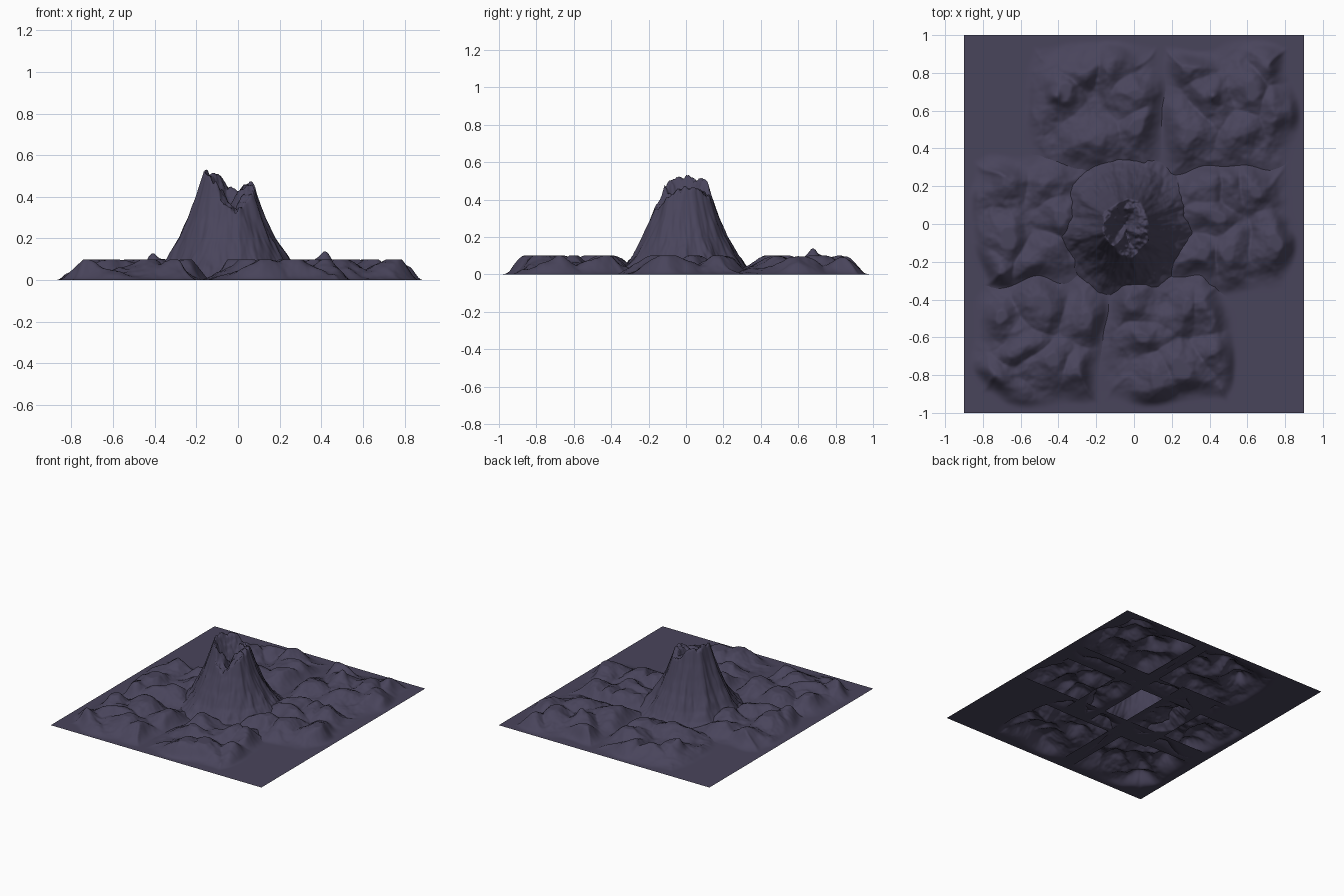
import bpy, bmesh, math
from mathutils import Vector, noise

if "Cube" in bpy.data.objects:
    bpy.data.objects.remove(bpy.data.objects["Cube"])

rock = bpy.data.materials.new("dark_rock")
rock.diffuse_color = (0.066, 0.058, 0.105, 1)
rock.use_nodes = True
rock.node_tree.nodes["Principled BSDF"].inputs["Base Color"].default_value = rock.diffuse_color


def smoothstep(t):
    t = max(0.0, min(1.0, t))
    return t * t * (3 - 2 * t)


def lerp_table(table, x):
    for (x0, y0), (x1, y1) in zip(table, table[1:]):
        if x <= x1:
            return y0 + (y1 - y0) * (x - x0) / (x1 - x0)
    return table[-1][1]


# Flat grid whose vertices are lifted by a height function
def height_tile(name, cx, cy, sx, sy, n, height):
    bm = bmesh.new()
    bmesh.ops.create_grid(bm, x_segments=n, y_segments=n, size=0.5)
    for v in bm.verts:
        x, y = cx + v.co.x * sx, cy + v.co.y * sy
        v.co = (x, y, height(x, y))
    for f in bm.faces:
        f.smooth = True
    me = bpy.data.meshes.new(name)
    bm.to_mesh(me)
    bm.free()
    me.materials.append(rock)
    ob = bpy.data.objects.new(name, me)
    bpy.context.collection.objects.link(ob)
    return ob


# Rugged low hills: mounds plus fractal noise, levelled off at 0.1, fading to a flat rim
def hills(cx, cy, mounds, peak):
    def height(x, y):
        p = Vector((x, y, 0.3))
        wx = x + 0.07 * noise.noise(p * 5)
        wy = y + 0.07 * noise.noise(p * 5 + Vector((9.3, 4.7, 2.1)))
        m = 0.0
        for mx, my in mounds:
            d2 = (wx - mx) ** 2 + (wy - my) ** 2
            m = max(m, math.exp(-d2 / 0.013))
        rough = noise.fractal(p * 7, 1.0, 2.1, 5)
        ridge = 0.3 - abs(noise.noise(p * 8 + Vector((3.1, 7.7, 1.4))))
        edge = max(abs(wx - cx), abs(wy - cy))
        edge = 0.5 * edge + 0.5 * min(edge * 1.3, math.hypot(wx - cx, wy - cy) * 0.97)
        fade = smoothstep((0.375 - edge) / 0.14)
        true_edge = max(abs(x - cx), abs(y - cy))
        fade *= smoothstep((0.395 - true_edge) / 0.07)
        h = fade * (0.022 + 0.08 * m + 0.02 * rough + 0.02 * ridge)
        h = max(0.0, min(h, 0.1))
        if peak:
            d = math.hypot(x - peak[0], y - peak[1])
            h += 0.042 * math.exp(-(d / 0.03) ** 2)
        return h
    return height


tiles = {
    "hills_back_left": (-0.2, 0.6, (-0.42, 0.68), [
        (-0.42, 0.68), (-0.28, 0.82), (-0.11, 0.82), (0.02, 0.5), (-0.2, 0.45), (0.0, 0.65)]),
    "hills_back_right": (0.5, 0.6, (0.42, 0.68), [
        (0.3, 0.83), (0.73, 0.83), (0.41, 0.66), (0.78, 0.6), (0.55, 0.48), (0.26, 0.5), (0.6, 0.7)]),
    "hills_right": (0.5, 0.0, None, [
        (0.36, 0.2), (0.5, 0.2), (0.66, 0.21), (0.75, -0.1), (0.52, -0.14), (0.35, -0.2), (0.4, 0.05)]),
    "hills_left": (-0.5, 0.02, None, [
        (-0.72, 0.23), (-0.45, 0.22), (-0.7, -0.08), (-0.5, -0.18), (-0.4, 0.02), (-0.73, -0.2)]),
    "hills_front_left": (-0.5, -0.6, None, [
        (-0.7, -0.82), (-0.75, -0.5), (-0.5, -0.43), (-0.46, -0.74), (-0.3, -0.82), (-0.28, -0.5), (-0.6, -0.63)]),
    "hills_front_right": (0.18, -0.6, None, [
        (0.0, -0.45), (0.08, -0.6), (0.27, -0.42), (0.25, -0.75), (0.45, -0.67), (0.12, -0.82), (0.4, -0.43)]),
}
for name, (cx, cy, peak, mounds) in tiles.items():
    height_tile(name, cx, cy, 0.8, 0.8, 96, hills(cx, cy, mounds, peak))

# Volcano: steep gullied cone with a broken crater rim, lowest at the front
SLOPE = [(0, 0.76), (0.105, 0.55), (0.145, 0.41), (0.185, 0.3), (0.23, 0.2),
         (0.285, 0.1), (0.33, 0.04), (0.38, 0.0), (1, 0.0)]
RIM = [(-180, 0.56), (-160, 0.51), (-135, 0.49), (-110, 0.43), (-88, 0.36), (-75, 0.32),
       (-60, 0.38), (-35, 0.44), (0, 0.46), (40, 0.44), (65, 0.42), (90, 0.45),
       (115, 0.51), (140, 0.5), (160, 0.52), (180, 0.56)]
VX, VY = -0.05, -0.005


def volcano(x, y):
    dx, dy = x - VX, y - VY
    r, a = math.hypot(dx, dy), math.atan2(dy, dx)
    gully = noise.fractal(Vector((math.cos(a) * 2.2, math.sin(a) * 2.2, r * 4)), 0.9, 2, 4)
    rough = noise.fractal(Vector((x, y, 0.7)) * 15, 0.9, 2, 4)
    outer = lerp_table(SLOPE, r * (1 + 0.08 * gully))
    rim = lerp_table(RIM, math.degrees(a)) + 0.035 * rough
    # bowl stretched along a diagonal trough
    across = abs(dx * 0.84 - dy * 0.54)
    inner = 0.3 + 1.3 * across + 1.1 * r + 0.03 * rough
    h = min(outer, rim, inner, 0.54)
    h += 0.008 * rough * smoothstep((0.36 - r) / 0.1)
    return max(0.0, h)


height_tile("volcano", VX, VY, 0.8, 0.8, 140, volcano)

# Flat ground filling the two empty corners
height_tile("ground_back_left", -0.74, 0.6, 0.32, 0.8, 1, lambda x, y: 0.0)
height_tile("ground_front_right", 0.73, -0.6, 0.34, 0.8, 1, lambda x, y: 0.0)
